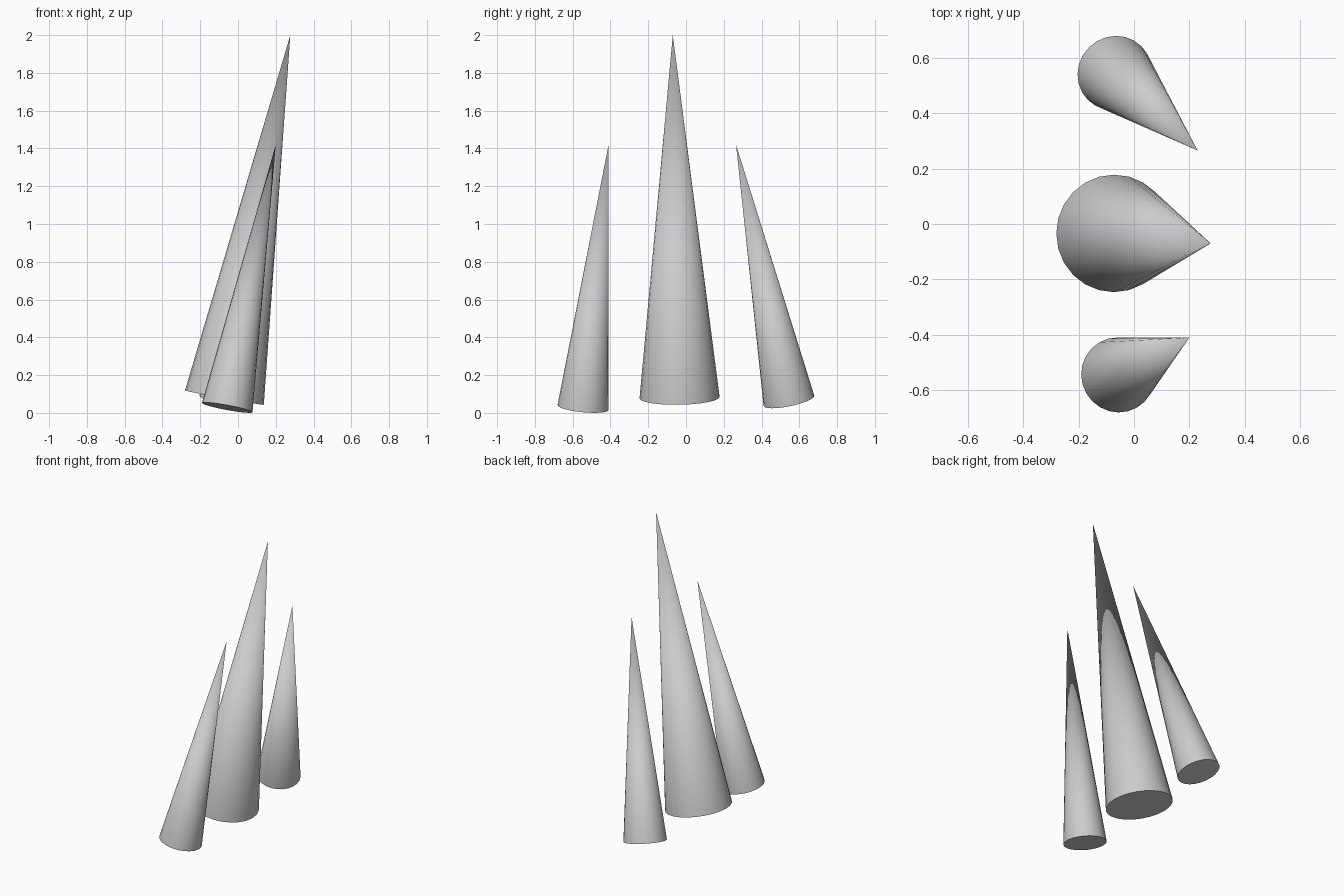
import bpy
from mathutils import Vector

if "Cube" in bpy.data.objects:
    bpy.data.objects.remove(bpy.data.objects["Cube"])


def spike(name, base, tip, radius):
    """Closed cone standing on a tilted base disc, pointing at tip."""
    base, tip = Vector(base), Vector(tip)
    axis = tip - base
    bpy.ops.mesh.primitive_cone_add(vertices=24, radius1=radius, radius2=0,
                                    depth=axis.length, location=(base + tip) / 2)
    ob = bpy.context.object
    ob.name = name
    ob.rotation_mode = 'QUATERNION'
    ob.rotation_quaternion = Vector((0, 0, 1)).rotation_difference(axis)
    bpy.ops.object.shade_smooth_by_angle()
    return ob


# tall middle spike
spike("middle_spike", (-0.072, -0.034, 0.081), (0.277, -0.07, 2.0), 0.212)
# shorter spikes either side
spike("front_spike", (-0.057, -0.545, 0.028), (0.2, -0.41, 1.42), 0.136)
spike("back_spike", (-0.07, 0.545, 0.064), (0.23, 0.265, 1.42), 0.137)
